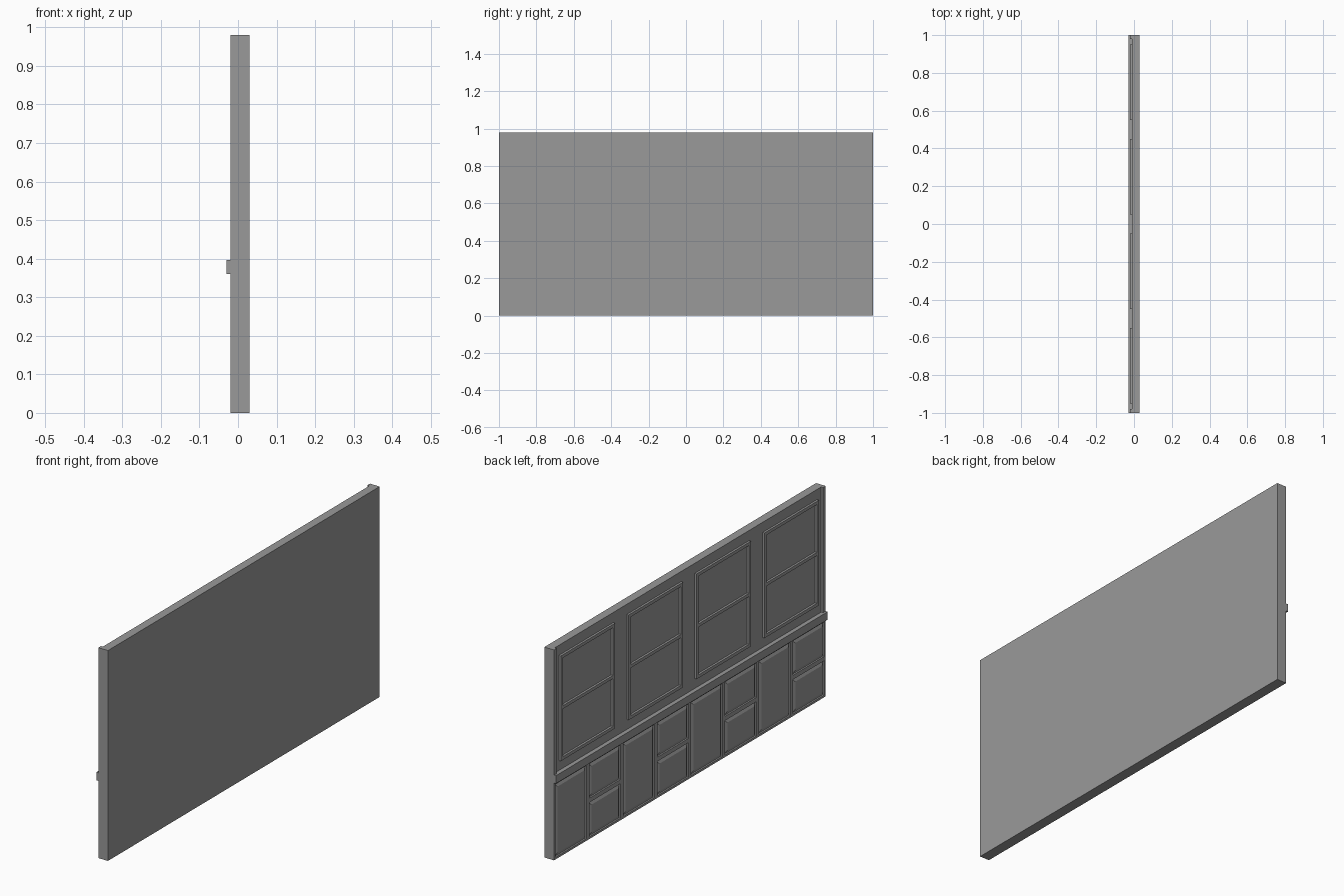
import bpy, bmesh

if "Cube" in bpy.data.objects:
    bpy.data.objects.remove(bpy.data.objects["Cube"])

BASE = -0.01   # wall surface on the decorated (-x) side
FACE = -0.02   # outer surface of the mouldings

paint = bpy.data.materials.new("grey_paint")
paint.diffuse_color = (0.32, 0.32, 0.32, 1)
paint.use_nodes = True
paint.node_tree.nodes["Principled BSDF"].inputs["Base Color"].default_value = paint.diffuse_color


def mesh_object(name, bm):
    bmesh.ops.recalc_face_normals(bm, faces=bm.faces)
    me = bpy.data.meshes.new(name)
    bm.to_mesh(me)
    bm.free()
    me.materials.append(paint)
    ob = bpy.data.objects.new(name, me)
    bpy.context.collection.objects.link(ob)
    return ob


def add_box(bm, x0, x1, y0, y1, z0, z1):
    for v in bmesh.ops.create_cube(bm, size=1)["verts"]:
        v.co = ((x0 + x1) / 2 + v.co.x * (x1 - x0),
                (y0 + y1) / 2 + v.co.y * (y1 - y0),
                (z0 + z1) / 2 + v.co.z * (z1 - z0))


def box(name, *limits):
    bm = bmesh.new()
    add_box(bm, *limits)
    return mesh_object(name, bm)


def rings(name, y0, y1, z0, z1, profile, solid):
    """Concentric rectangles of (inset, x): a capped solid or a closed frame."""
    bm = bmesh.new()
    loops = [[bm.verts.new((x, y, z)) for y, z in (
        (y0 + d, z0 + d), (y1 - d, z0 + d), (y1 - d, z1 - d), (y0 + d, z1 - d))]
        for d, x in profile]
    pairs = list(zip(loops, loops[1:]))
    if solid:
        bm.faces.new(loops[0])
        bm.faces.new(loops[-1])
    else:
        pairs.append((loops[-1], loops[0]))
    for a, b in pairs:
        for i in range(4):
            j = (i + 1) % 4
            bm.faces.new((a[i], a[j], b[j], b[i]))
    return mesh_object(name, bm)


# Wall slab, chair rail and end strips
box("wall_slab", BASE, 0.03, -1, 1, 0, 0.98)
box("chair_rail", -0.03, BASE, -1, 1, 0.36, 0.397)
for side, y in (("left", 0.98), ("right", -1.0)):
    box("end_strip_" + side, FACE, BASE, y, y + 0.02, 0.397, 0.98)

# Upper square-edged frames, each with a middle bar
W = 0.015
frame_profile = [(0, BASE), (0, FACE), (W, FACE), (W, BASE)]
for k in range(4):
    yc = 0.75 - 0.5 * k
    rings(f"upper_frame_{k + 1}", yc - 0.2, yc + 0.2, 0.443, 0.933, frame_profile, False)
    box(f"middle_bar_{k + 1}", FACE, BASE, yc - 0.2 + W, yc + 0.2 - W,
        0.688 - W / 2, 0.688 + W / 2)

# Lower openings, alternating tall and split, each with a raised bevelled panel
panel_profile = [(0, -0.0115), (0, -0.0125), (0.016, FACE)]
cut = bmesh.new()
for k in range(8):
    y1 = 1 - 0.25 * k
    spans = [(0.01, 0.35)] if k % 2 == 0 else [(0.01, 0.17), (0.19, 0.35)]
    for n, (z0, z1) in enumerate(spans):
        add_box(cut, -0.05, -0.012, y1 - 0.24, y1 - 0.01, z0, z1)
        rings(f"raised_panel_{k + 1}_{n + 1}", y1 - 0.24, y1 - 0.01, z0, z1,
              panel_profile, True)
cutter = mesh_object("opening_cutter", cut)
cutter.hide_render = True

# Lower framework of stiles and rails with the openings cut out
framework = box("lower_framework", FACE, BASE, -1, 1, 0, 0.36)
mod = framework.modifiers.new("openings", "BOOLEAN")
mod.operation = "DIFFERENCE"
mod.solver = "EXACT"
mod.object = cutter
